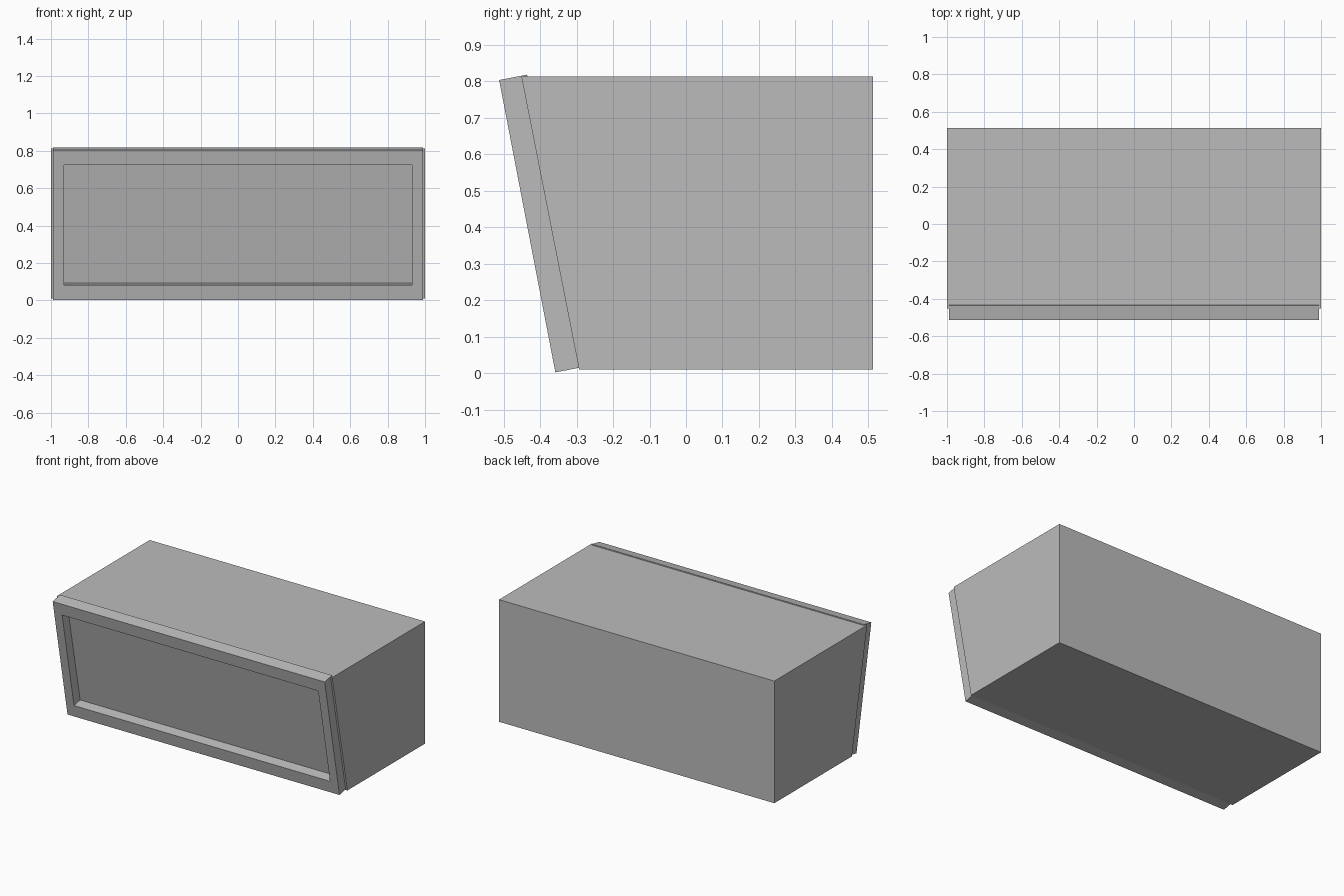
import bpy
import bmesh
from mathutils import Vector

cube = bpy.data.objects.get("Cube")
if cube:
    bpy.data.objects.remove(cube, do_unlink=True)

grey = bpy.data.materials.new("cabinet grey")
grey.use_nodes = True
colour = (0.5, 0.5, 0.5, 1)
grey.diffuse_color = colour
grey.node_tree.nodes["Principled BSDF"].inputs["Base Color"].default_value = colour


def prism(name, profile, x0, x1):
    """Extrude a side (y, z) profile along x."""
    bm = bmesh.new()
    face = bm.faces.new([bm.verts.new((x0, y, z)) for y, z in profile])
    new = bmesh.ops.extrude_face_region(bm, geom=[face])["geom"]
    moved = [v for v in new if isinstance(v, bmesh.types.BMVert)]
    bmesh.ops.translate(bm, vec=(x1 - x0, 0, 0), verts=moved)
    bmesh.ops.recalc_face_normals(bm, faces=bm.faces)
    mesh = bpy.data.meshes.new(name)
    bm.to_mesh(mesh)
    bm.free()
    mesh.materials.append(grey)
    obj = bpy.data.objects.new(name, mesh)
    bpy.context.collection.objects.link(obj)
    return obj


# Cabinet body with a sloping front
prism("cabinet_body", [(-0.451, 0.812), (0.512, 0.812), (0.512, 0.01), (-0.293, 0.01)], -1, 1)

# Tilted front frame: boards run along the slope between two fractions of its height
bottom, top = Vector((-0.358, 0.002)), Vector((-0.512, 0.803))
slope = top - bottom
inward = Vector((slope.y, -slope.x)).normalized() * 0.078


def board(name, low, high, x0, x1):
    a, b = bottom + slope * low, bottom + slope * high
    return prism(name, [a, b, b + inward, a + inward], x0, x1)


half, inner = 0.988, 0.93
rail = 0.1
board("bottom_rail", 0, rail, -inner, inner)
board("top_rail", 1 - rail, 1, -inner, inner)
board("left_stile", 0, 1, inner, half)
board("right_stile", 0, 1, -half, -inner)
